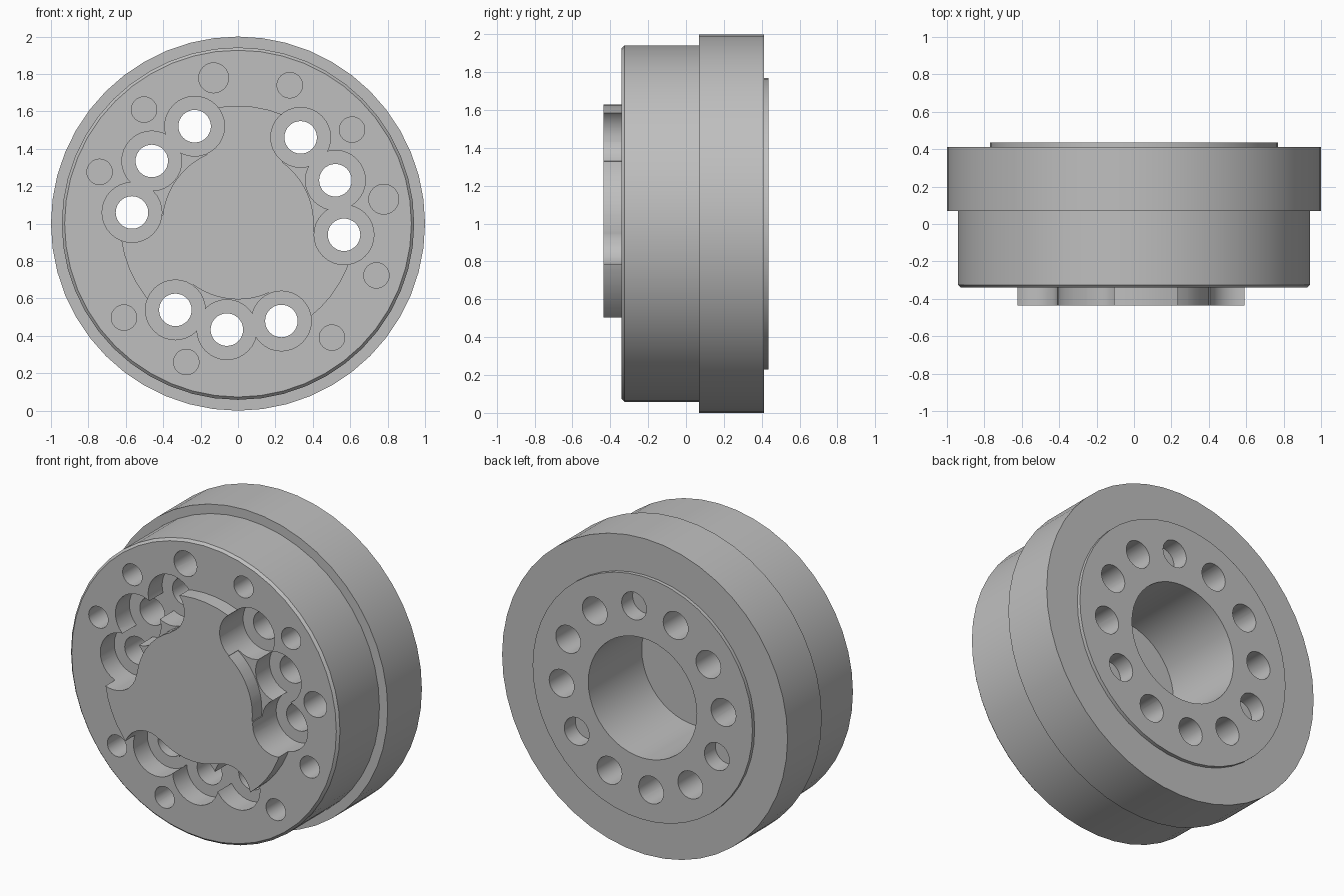
import bpy, bmesh
from math import sin, cos, radians, pi
from mathutils import Matrix, Vector

cube = bpy.data.objects.get("Cube")
if cube:
    bpy.data.objects.remove(cube)

steel = bpy.data.materials.new("grey_steel")
GREY = (0.52, 0.52, 0.52, 1)
steel.diffuse_color = GREY
steel.use_nodes = True
steel.node_tree.nodes["Principled BSDF"].inputs["Base Color"].default_value = GREY

AXIS_Z = 1.0


def polar(radius, degrees, y=0.0):
    a = radians(degrees)
    return Vector((radius * cos(a), y, AXIS_Z + radius * sin(a)))


def finish(name, bm):
    bmesh.ops.recalc_face_normals(bm, faces=bm.faces)
    mesh = bpy.data.meshes.new(name)
    bm.to_mesh(mesh)
    bm.free()
    mesh.materials.append(steel)
    obj = bpy.data.objects.new(name, mesh)
    bpy.context.collection.objects.link(obj)
    return obj


def lathe(name, profile, steps=48):
    """Revolve (radius, y) points round the hub axis."""
    bm = bmesh.new()
    verts = [bm.verts.new((r, y, AXIS_Z)) for r, y in profile]
    edges = [bm.edges.new(pair) for pair in zip(verts, verts[1:])]
    bmesh.ops.spin(bm, geom=verts + edges, cent=(0, 0, AXIS_Z), axis=(0, 1, 0),
                   angle=2 * pi, steps=steps, use_duplicate=False)
    bmesh.ops.remove_doubles(bm, verts=bm.verts, dist=1e-4)
    return finish(name, bm)


def add_drill(bm, ring, degrees, radius, y0, y1):
    """Cylinder along y, used for cutting a hole."""
    place = (Matrix.Translation(polar(ring, degrees, (y0 + y1) / 2))
             @ Matrix.Rotation(pi / 2, 4, "X"))
    bmesh.ops.create_cone(bm, cap_ends=True, segments=32, radius1=radius,
                          radius2=radius, depth=y1 - y0, matrix=place)


def add_sector(bm, start, end, inner, outer, y0, y1):
    """Ring sector along y, used for relieving the boss."""
    angles = [start + (end - start) * i / 12 for i in range(13)]
    outline = ([polar(inner, a, y0) for a in angles]
               + [polar(outer, a, y0) for a in reversed(angles)])
    face = bm.faces.new([bm.verts.new(p) for p in outline])
    top = bmesh.ops.extrude_face_region(bm, geom=[face], use_keep_orig=True)["geom"]
    bmesh.ops.translate(bm, vec=(0, y1 - y0, 0),
                        verts=[v for v in top if isinstance(v, bmesh.types.BMVert)])


def cut(target, cutter):
    mod = target.modifiers.new("cut", "BOOLEAN")
    mod.operation = "DIFFERENCE"
    mod.solver = "EXACT"
    mod.use_self = True
    mod.object = cutter
    bpy.context.view_layer.objects.active = target
    bpy.ops.object.modifier_apply(modifier=mod.name)


FRONT = -0.34
BACK = 0.435
BOLT_RING, PIN_RING = 0.57, 0.79
groups = [24, 144, 264]                       # middle hole of each bolt trio
bolts = [g + d for g in groups for d in (-30, 0, 30)]

# Stepped drum with chamfered front, raised back plate and blind rear bore
drum = lathe("stepped_drum", [
    (0, FRONT), (0.927, FRONT), (0.942, FRONT + 0.015), (0.942, 0.07),
    (1, 0.07), (1, 0.412), (0.77, 0.412), (0.77, BACK),
    (0.38, BACK), (0.38, -0.1), (0, -0.1)])

# Front boss, rooted slightly inside the drum
boss = lathe("front_boss", [(0, -0.435), (0.63, -0.435), (0.63, -0.33), (0, -0.33)])

# Boss cutter: relief behind each bolt trio
bm = bmesh.new()
for g in groups:
    add_sector(bm, g - 30, g + 30, 0.405, 0.8, -0.6, -0.25)
relief = finish("relief_cutter", bm)

# Counterbores
bm = bmesh.new()
for a in bolts:
    add_drill(bm, BOLT_RING, a, 0.16, -0.6, -0.2)
counterbores = finish("counterbore_cutter", bm)

# Through bolt holes, blind back holes and blind front pin holes
bm = bmesh.new()
for a in bolts:
    add_drill(bm, BOLT_RING, a, 0.087, -0.5, 0.6)
for g in groups:
    add_drill(bm, BOLT_RING, g + 60, 0.087, BACK - 0.11, 0.6)
for k in range(12):
    if k not in (6, 9):
        add_drill(bm, PIN_RING, 9.5 + 30 * k, 0.08 if k in (0, 3) else 0.068,
                  -0.6, FRONT + 0.27)
holes = finish("hole_cutter", bm)

cut(boss, relief)
cut(boss, counterbores)
cut(drum, counterbores)
cut(drum, holes)
for cutter in (relief, counterbores, holes):
    bpy.data.objects.remove(cutter)

# Smooth round walls, crisp rims
for obj in (drum, boss):
    bpy.ops.object.select_all(action="DESELECT")
    obj.select_set(True)
    bpy.context.view_layer.objects.active = obj
    bpy.ops.object.shade_smooth_by_angle(angle=radians(30))
